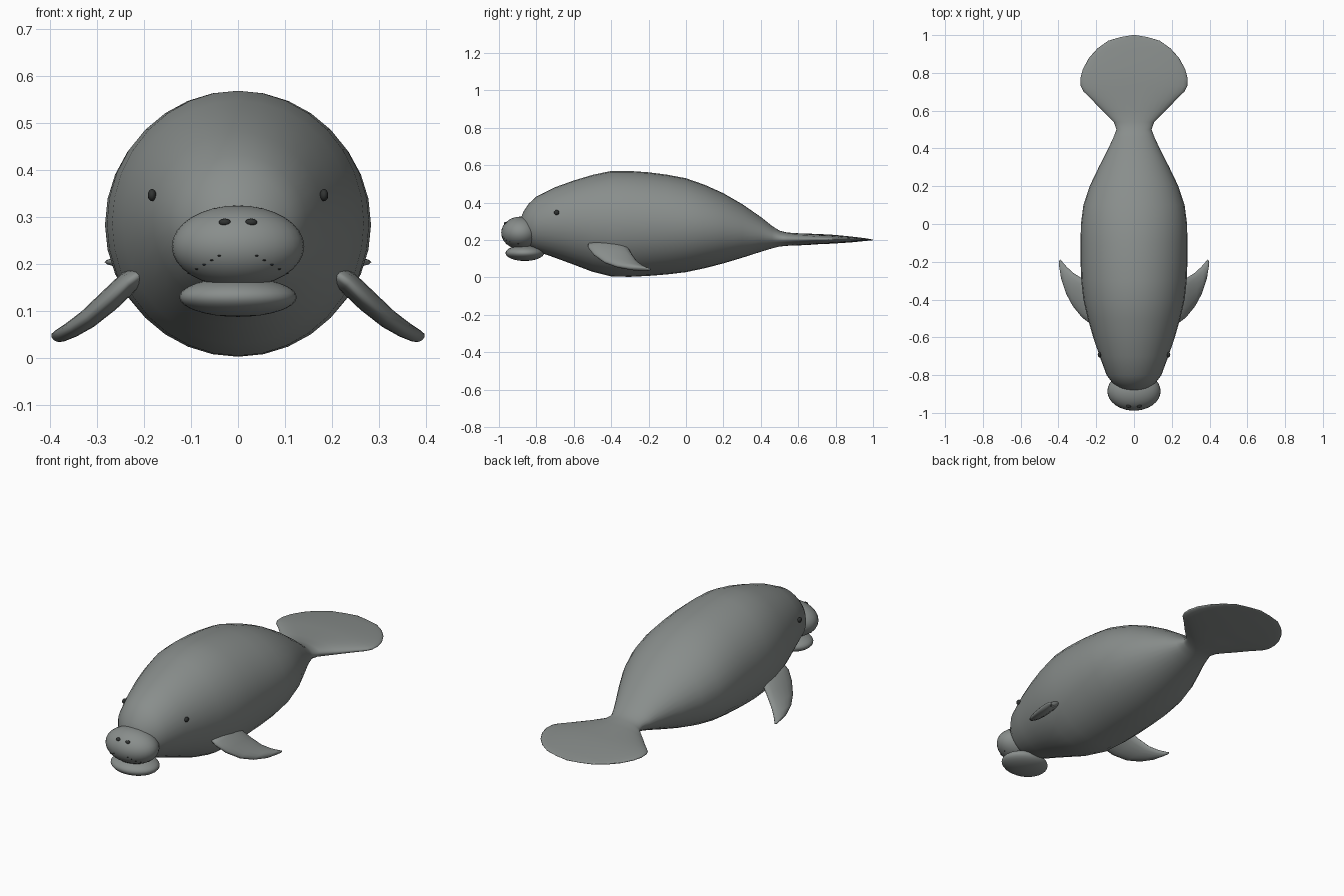
import bpy, bmesh, math
from mathutils import Vector


def material(name, rgb):
    m = bpy.data.materials.new(name)
    m.diffuse_color = (*rgb, 1)
    return m


HIDE = material("grey hide", (0.25, 0.27, 0.262))
DARK = material("dark grey", (0.03, 0.033, 0.032))


def finish(name, bm, mat):
    bmesh.ops.recalc_face_normals(bm, faces=bm.faces)
    me = bpy.data.meshes.new(name)
    bm.to_mesh(me)
    bm.free()
    me.materials.append(mat)
    for p in me.polygons:
        p.use_smooth = True
    ob = bpy.data.objects.new(name, me)
    bpy.context.collection.objects.link(ob)
    return ob


def loft(name, rings, mat):
    """Skin closed rings of equal length and cap both ends."""
    bm = bmesh.new()
    loops = [[bm.verts.new(p) for p in r] for r in rings]
    n = len(loops[0])
    for a, b in zip(loops, loops[1:]):
        for i in range(n):
            j = (i + 1) % n
            bm.faces.new((a[i], a[j], b[j], b[i]))
    bm.faces.new(loops[0])
    bm.faces.new(loops[-1])
    return finish(name, bm, mat)


def oval(centre, u, v, n):
    c, u, v = Vector(centre), Vector(u), Vector(v)
    return [c + u * math.cos(2 * math.pi * i / n) + v * math.sin(2 * math.pi * i / n)
            for i in range(n)]


def ellipsoid(name, centre, radii, mat, segs=32, rows=16):
    bm = bmesh.new()
    bmesh.ops.create_uvsphere(bm, u_segments=segs, v_segments=rows, radius=1)
    for v in bm.verts:
        v.co = Vector([c + r * p for c, r, p in zip(centre, radii, v.co)])
    return finish(name, bm, mat)


# Body and paddle tail: y, half width, bottom z, top z
stations = [
    (-0.885, 0.03, 0.25, 0.31), (-0.87, 0.075, 0.20, 0.35), (-0.84, 0.115, 0.165, 0.395),
    (-0.80, 0.145, 0.14, 0.432), (-0.70, 0.182, 0.105, 0.482), (-0.60, 0.216, 0.068, 0.518),
    (-0.50, 0.245, 0.03, 0.548), (-0.40, 0.268, 0.005, 0.569), (-0.30, 0.279, 0.003, 0.569),
    (-0.20, 0.283, 0.008, 0.562), (-0.10, 0.283, 0.016, 0.549), (0.0, 0.281, 0.028, 0.53),
    (0.10, 0.268, 0.049, 0.495), (0.20, 0.235, 0.075, 0.45), (0.30, 0.187, 0.105, 0.392),
    (0.40, 0.136, 0.137, 0.323), (0.46, 0.108, 0.155, 0.275), (0.50, 0.093, 0.165, 0.25),
    (0.54, 0.107, 0.169, 0.24), (0.60, 0.168, 0.171, 0.236), (0.66, 0.225, 0.174, 0.234),
    (0.70, 0.266, 0.177, 0.232), (0.73, 0.282, 0.178, 0.231), (0.77, 0.284, 0.180, 0.229),
    (0.82, 0.271, 0.183, 0.225), (0.88, 0.238, 0.187, 0.219), (0.93, 0.193, 0.192, 0.213),
    (0.97, 0.137, 0.196, 0.208), (0.99, 0.07, 0.198, 0.204), (1.0, 0.01, 0.199, 0.203)]
loft("body_and_tail", [oval((0, y, (b + t) / 2), (w, 0, 0), (0, 0, (t - b) / 2), 32)
                       for y, w, b, t in stations], HIDE)

# Muzzle: upper lip pad and lower lip
ellipsoid("muzzle", (0, -0.885, 0.238), (0.141, 0.103, 0.087), HIDE)
ellipsoid("lower_lip", (0, -0.862, 0.130), (0.125, 0.103, 0.042), HIDE)

# Flipper: x, z, leading y, trailing y, half thickness
flipper = [(0.200, 0.185, -0.525, -0.34, 0.020), (0.235, 0.160, -0.525, -0.31, 0.024),
           (0.275, 0.122, -0.495, -0.288, 0.024), (0.32, 0.083, -0.44, -0.26, 0.021),
           (0.355, 0.060, -0.375, -0.228, 0.018), (0.380, 0.047, -0.30, -0.20, 0.015),
           (0.390, 0.043, -0.24, -0.188, 0.011), (0.394, 0.041, -0.205, -0.195, 0.004)]

for side, s in (("right", 1), ("left", -1)):
    loft(side + "_flipper",
         [oval((s * x, (a + b) / 2, z), (0, (b - a) / 2, 0), (s * 0.62 * t, 0, 0.78 * t), 16)
          for x, z, a, b, t in flipper], HIDE)
    ellipsoid(side + "_eye", (s * 0.183, -0.692, 0.347), (0.009, 0.014, 0.013), DARK, 16, 8)
    ellipsoid(side + "_nostril", (s * 0.028, -0.963, 0.289), (0.013, 0.010, 0.008), DARK, 16, 8)
    # Row of whisker follicles running down and out over the lip pad
    for i in range(5):
        x, z = 0.04 + 0.016 * i, 0.218 - 0.0095 * i
        depth = max(0, 1 - (x / 0.141) ** 2 - ((z - 0.238) / 0.087) ** 2)
        y = -0.885 - 0.103 * math.sqrt(depth)
        ellipsoid(f"{side}_whisker_{i}", (s * x, y, z), (0.004, 0.004, 0.0015), DARK, 8, 6)
